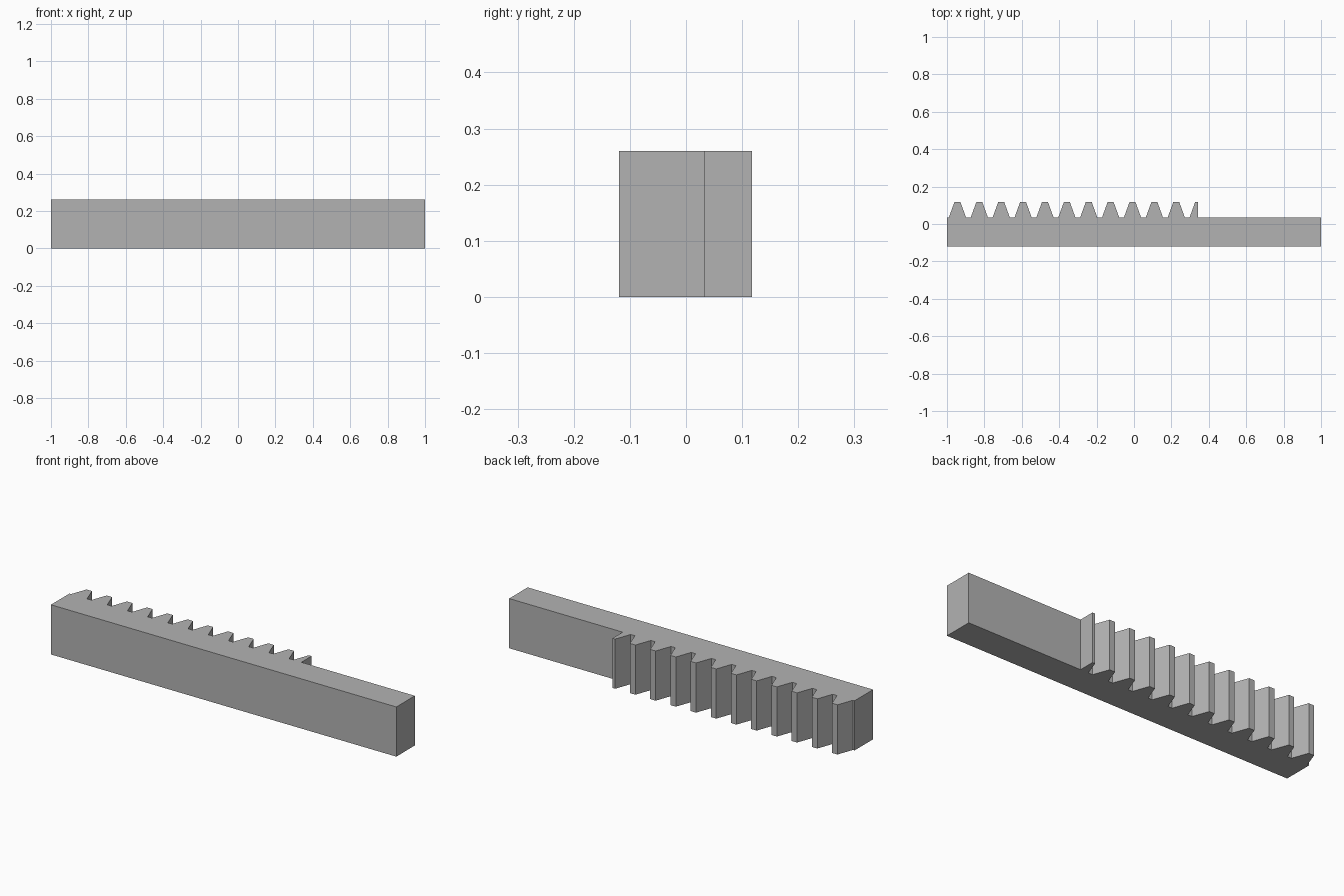
import bpy
import bmesh
import math

cube = bpy.data.objects.get("Cube")
if cube:
    bpy.data.objects.remove(cube, do_unlink=True)

# Bar size
HALF_LENGTH, HEIGHT = 1.0, 0.26
FRONT, ROOT, TIP = -0.119, 0.034, 0.118

# Tooth proportions of a standard 20 degree rack
PITCH = 0.117
FIRST, FULL_TEETH = -0.944, 11
MODULE = PITCH / math.pi
SLOPE = math.tan(math.radians(20))
TIP_HALF = PITCH / 4 - MODULE * SLOPE
ROOT_HALF = TIP_HALF + (TIP - ROOT) * SLOPE

# Plain grey metal
grey = bpy.data.materials.new("grey_metal")
grey.use_nodes = True
colour = (0.45, 0.45, 0.45, 1)
grey.diffuse_color = colour
grey.node_tree.nodes["Principled BSDF"].inputs["Base Color"].default_value = colour


def extrude_profile(name, points, height, material):
    """Raise a closed outline in the ground plane into a solid."""
    bm = bmesh.new()
    face = bm.faces.new([bm.verts.new((x, y, 0)) for x, y in points])
    result = bmesh.ops.extrude_face_region(bm, geom=[face])
    top = [v for v in result["geom"] if isinstance(v, bmesh.types.BMVert)]
    bmesh.ops.translate(bm, verts=top, vec=(0, 0, height))
    bmesh.ops.recalc_face_normals(bm, faces=bm.faces)
    mesh = bpy.data.meshes.new(name)
    bm.to_mesh(mesh)
    bm.free()
    mesh.materials.append(material)
    obj = bpy.data.objects.new(name, mesh)
    bpy.context.collection.objects.link(obj)
    return obj


# Front and left end of the bar
outline = [(HALF_LENGTH, FRONT), (-HALF_LENGTH, FRONT), (-HALF_LENGTH, ROOT)]

# Row of full teeth along the back
for i in range(FULL_TEETH):
    x = FIRST + i * PITCH
    outline += [(x - ROOT_HALF, ROOT), (x - TIP_HALF, TIP),
                (x + TIP_HALF, TIP), (x + ROOT_HALF, ROOT)]

# Last tooth, cut square through its middle, then the plain end
x = FIRST + FULL_TEETH * PITCH
outline += [(x - ROOT_HALF, ROOT), (x - TIP_HALF, TIP), (x, TIP), (x, ROOT),
            (HALF_LENGTH, ROOT)]

extrude_profile("gear_rack", outline, HEIGHT, grey)
